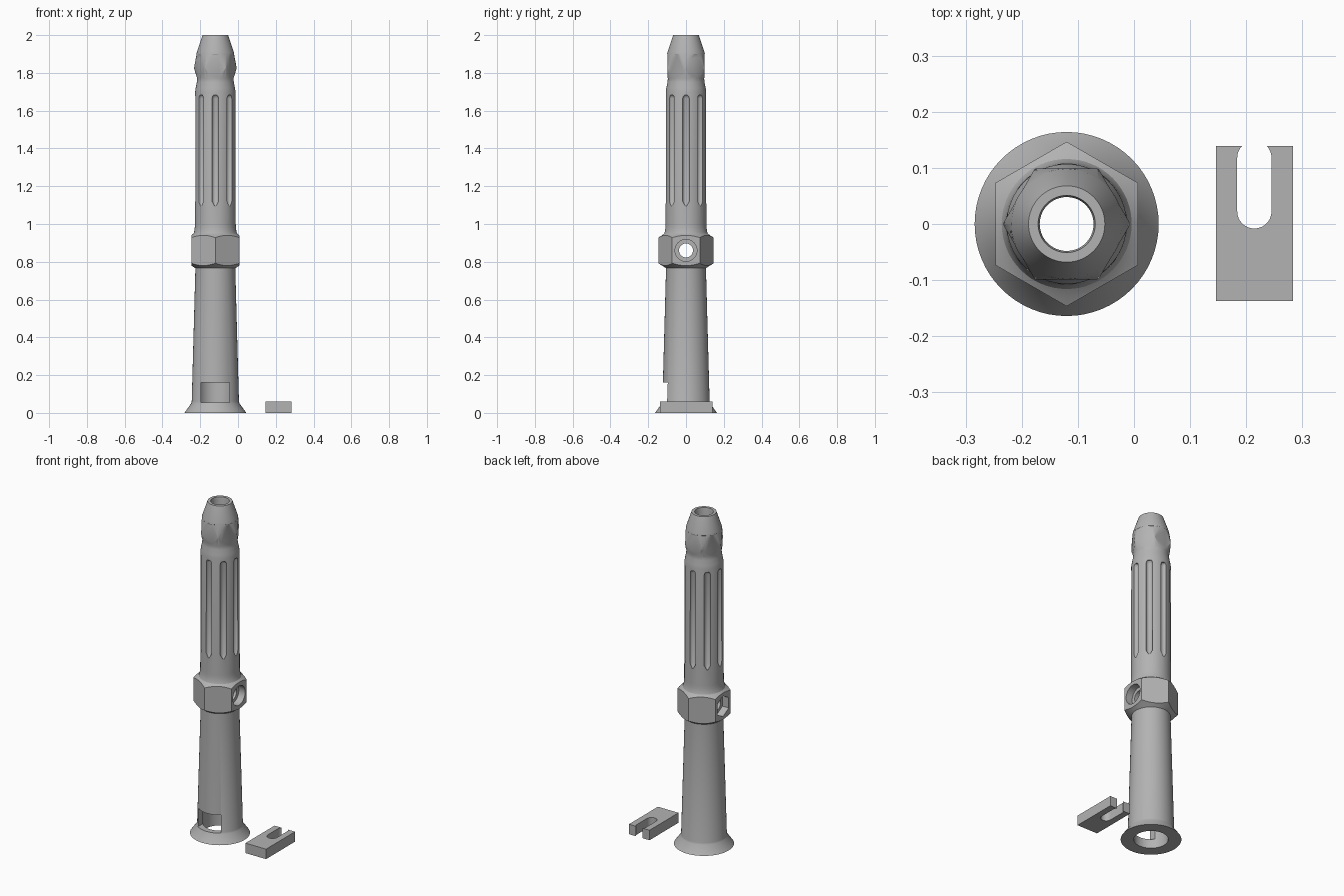
import bpy, bmesh, math
from mathutils import Matrix, Vector

if "Cube" in bpy.data.objects:
    bpy.data.objects.remove(bpy.data.objects["Cube"], do_unlink=True)

grey = bpy.data.materials.new("plain_grey")
grey.use_nodes = True
grey.diffuse_color = (0.45, 0.45, 0.45, 1)
grey.node_tree.nodes["Principled BSDF"].inputs["Base Color"].default_value = grey.diffuse_color

AXIS = Vector((-0.12, 0, 0))


def to_object(name, bm):
    bmesh.ops.recalc_face_normals(bm, faces=bm.faces)
    mesh = bpy.data.meshes.new(name)
    bm.to_mesh(mesh)
    bm.free()
    mesh.materials.append(grey)
    ob = bpy.data.objects.new(name, mesh)
    bpy.context.collection.objects.link(ob)
    return ob


def revolve(name, profile, steps=64):
    """Solid of revolution around the z axis from (radius, z) pairs."""
    bm = bmesh.new()
    points = [(0, profile[0][1])] + profile + [(0, profile[-1][1])]
    verts = [bm.verts.new((r, 0, z)) for r, z in points]
    edges = [bm.edges.new(pair) for pair in zip(verts, verts[1:])]
    bmesh.ops.spin(bm, geom=verts + edges, axis=(0, 0, 1), cent=(0, 0, 0),
                   angle=math.tau, steps=steps)
    bmesh.ops.remove_doubles(bm, verts=bm.verts, dist=1e-5)
    return to_object(name, bm)


def prism(name, points, low, high):
    """Extrude a flat outline between two heights."""
    bm = bmesh.new()
    face = bm.faces.new([bm.verts.new((x, y, low)) for x, y in points])
    top = bmesh.ops.extrude_face_region(bm, geom=[face])["geom"]
    bmesh.ops.translate(bm, vec=(0, 0, high - low),
                        verts=[v for v in top if isinstance(v, bmesh.types.BMVert)])
    return to_object(name, bm)


def polygon(radius, sides, turn=0):
    return [(radius * math.cos(turn + math.tau * i / sides),
             radius * math.sin(turn + math.tau * i / sides)) for i in range(sides)]


def box(name, x, y, z):
    return prism(name, [(x[0], y[0]), (x[1], y[0]), (x[1], y[1]), (x[0], y[1])], *z)


def combine(target, other, operation):
    """Apply a boolean and remove the helper."""
    mod = target.modifiers.new("join", "BOOLEAN")
    mod.operation, mod.object, mod.solver = operation, other, "EXACT"
    bpy.context.view_layer.objects.active = target
    bpy.ops.object.modifier_apply(modifier=mod.name)
    bpy.data.objects.remove(other, do_unlink=True)


def finish(ob, angle=30):
    bpy.ops.object.select_all(action="DESELECT")
    ob.select_set(True)
    bpy.context.view_layer.objects.active = ob
    bpy.ops.object.shade_smooth_by_angle(angle=math.radians(angle))


# Long barrel with flared foot, necks and tapered tip
barrel = revolve("barrel", [
    (.164, 0), (.128, .05), (.125, .06), (.106, .75), (.106, .9), (.119, .94),
    (.112, .96), (.109, .98), (.108, 1.0), (.107, 1.7), (.104, 1.72), (.098, 1.75),
    (.096, 1.77), (.09, 1.79), (.09, 1.88), (.0995, 1.9), (.098, 1.91), (.068, 2.0)])

# Chamfered hexagonal nut with corners at front and back
nut = revolve("nut", [(.09, .97), (.127, .94), (.151, .925),
                      (.151, .795), (.127, .78), (.09, .755)][::-1])
combine(nut, prism("nut_hex", polygon(.127 / math.cos(math.pi / 6), 6, math.pi / 6),
                   .7, 1.1), "INTERSECT")
combine(barrel, nut, "UNION")

# Faceted collar with six points below the tip
collar = revolve("collar", [(.085, 1.734), (.113, 1.825), (.099, 1.9), (.08, 1.93)])
combine(collar, prism("collar_hex", polygon(.0985 / math.cos(math.pi / 6), 6),
                      1.7, 1.95), "INTERSECT")
combine(barrel, collar, "UNION")

# Eight grip flutes with rounded upper and pointed lower ends
for i in range(8):
    flute = revolve("flute", [(.004, 1.095), (.018, 1.12), (.018, 1.665),
                              (.015, 1.676), (.009, 1.682)], 16)
    flute.data.transform(Matrix.Rotation(math.tau * i / 8, 4, "Z")
                         @ Matrix.Translation((.108, 0, 0)))
    combine(barrel, flute, "DIFFERENCE")

# Bore through the full length, wider at the foot
combine(barrel, revolve("bore", [(.093, -.05), (.093, .2), (.048, .26), (.048, 1.985),
                                 (.051, 2.0), (.051, 2.1)]), "DIFFERENCE")

# Clip slot in the front of the foot
combine(barrel, box("slot", (-.075, .075), (-.2, 0), (.055, .162)), "DIFFERENCE")

# Cross bolt hole: round recess on the left, hexagonal recess on the right
SIDEWAYS = Matrix.Translation((0, 0, .86)) @ Matrix.Rotation(math.pi / 2, 4, "Y")
for name, radius, sides, low, high in (("bolt_hole", .037, 32, -.2, .2),
                                       ("head_recess", .058, 32, .085, .2),
                                       ("nut_recess", .062, 6, -.2, -.085)):
    cutter = prism(name, polygon(radius, sides), low, high)
    cutter.data.transform(SIDEWAYS)
    combine(barrel, cutter, "DIFFERENCE")

barrel.data.transform(Matrix.Translation(AXIS))
finish(barrel)

# Loose fork-shaped locking clip
clip = box("locking_clip", (.146, .283), (-.137, .139), (0, .06))
RADIUS, ARC = .0305, 24
capsule = []
for start, y in ((0, .118), (math.pi, .0225)):
    for k in range(ARC + 1):
        a = start + math.pi * k / ARC
        capsule.append((.2145 + RADIUS * math.cos(a), y + RADIUS * math.sin(a)))
combine(clip, prism("clip_slot", capsule, -.1, .2), "DIFFERENCE")
finish(clip)
